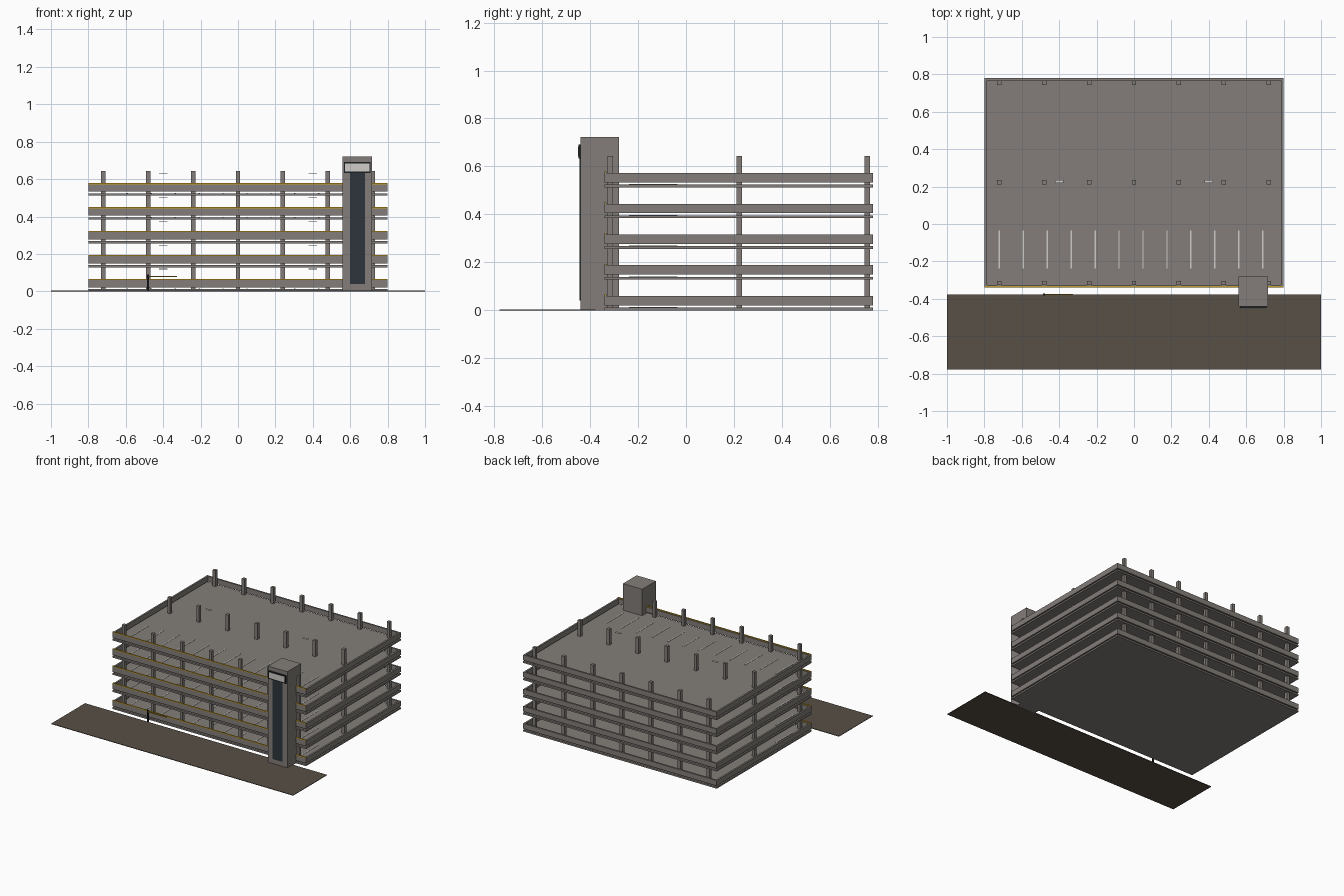
import bpy
import bmesh
from mathutils import Matrix, Vector

cube = bpy.data.objects.get("Cube")
if cube:
    bpy.data.objects.remove(cube, do_unlink=True)


def material(name, rgb):
    mat = bpy.data.materials.new(name)
    mat.use_nodes = True
    mat.diffuse_color = (*rgb, 1)
    mat.node_tree.nodes["Principled BSDF"].inputs["Base Color"].default_value = (*rgb, 1)
    return mat


concrete = material("concrete", (0.23, 0.208, 0.192))
asphalt = material("asphalt", (0.098, 0.08, 0.062))
glass = material("dark glass", (0.026, 0.036, 0.044))
black = material("sign black", (0.012, 0.014, 0.017))
white = material("white paint", (0.62, 0.61, 0.58))
yellow = material("safety yellow", (0.6, 0.36, 0.02))


def boxes(name, mat, spans):
    """One object from boxes, each given as x, y and z ranges."""
    bm = bmesh.new()
    for span in spans:
        lo, hi = (Vector(c) for c in zip(*span))
        bmesh.ops.create_cube(bm, size=1, matrix=Matrix.Translation((lo + hi) / 2)
                              @ Matrix.Diagonal((*(hi - lo), 1)))
    mesh = bpy.data.meshes.new(name)
    bm.to_mesh(mesh)
    bm.free()
    mesh.materials.append(mat)
    obj = bpy.data.objects.new(name, mesh)
    bpy.context.collection.objects.link(obj)
    return obj


def around(centre, size):
    return (centre - size / 2, centre + size / 2)


W, FRONT, BACK = 0.8, -0.34, 0.78
STOREY, SLAB, WALL = 0.128, 0.012, 0.013

# Decks with parapets, bay lines and lamps
for level in range(5):
    z = level * STOREY
    n = f"level_{level}_"
    boxes(n + "slab", concrete, [((-W, W), (FRONT, BACK), (z, z + SLAB))])
    rail = (z + 0.021, z + 0.06)
    boxes(n + "parapet", concrete, [
        ((-W, W), (FRONT, FRONT + WALL), rail),
        ((-W, W), (BACK - WALL, BACK), rail),
        ((-W, WALL - W), (FRONT + WALL, BACK - WALL), rail),
        ((W - WALL, W), (FRONT + WALL, BACK - WALL), rail)])
    boxes(n + "front_edge_stripe", yellow,
          [((-W, W), (FRONT, FRONT + 0.008), (z + 0.06, z + 0.066))])
    boxes(n + "bay_lines", white,
          [(around(-0.72 + i * STOREY, 0.007), (-0.237, -0.035),
            (z + SLAB, z + SLAB + 0.002)) for i in range(12)])
    boxes(n + "lamps", white,
          [(around(x, 0.045), around(0.226, 0.016), (z + 0.118, z + 0.121))
           for x in (-0.4, 0.4)])

# Column grid
boxes("columns", concrete,
      [(around(i * 0.24, 0.023), around(y, 0.023), (0, 0.643))
       for i in range(-3, 4) for y in (-0.315, 0.223, 0.756)])

# Stair tower with glazing and sign panel
boxes("stair_tower", concrete, [((0.558, 0.717), (-0.441, -0.28), (0, 0.722))])
boxes("tower_glazing", glass, [((0.598, 0.678), (-0.445, -0.44), (0.04, 0.635))])
boxes("sign_frame", black, [((0.566, 0.709), (-0.449, -0.44), (0.633, 0.692))])
boxes("sign_face", white, [((0.573, 0.702), (-0.451, -0.448), (0.641, 0.684))])

# Road
boxes("road", asphalt, [((-1, 1), (-0.777, -0.378), (0, 0.004))])

# Entry barrier
boxes("barrier_post", black, [(around(-0.482, 0.01), around(-0.376, 0.01), (0, 0.09))])
boxes("barrier_arm", yellow, [((-0.482, -0.325), around(-0.376, 0.006), (0.076, 0.083))])
